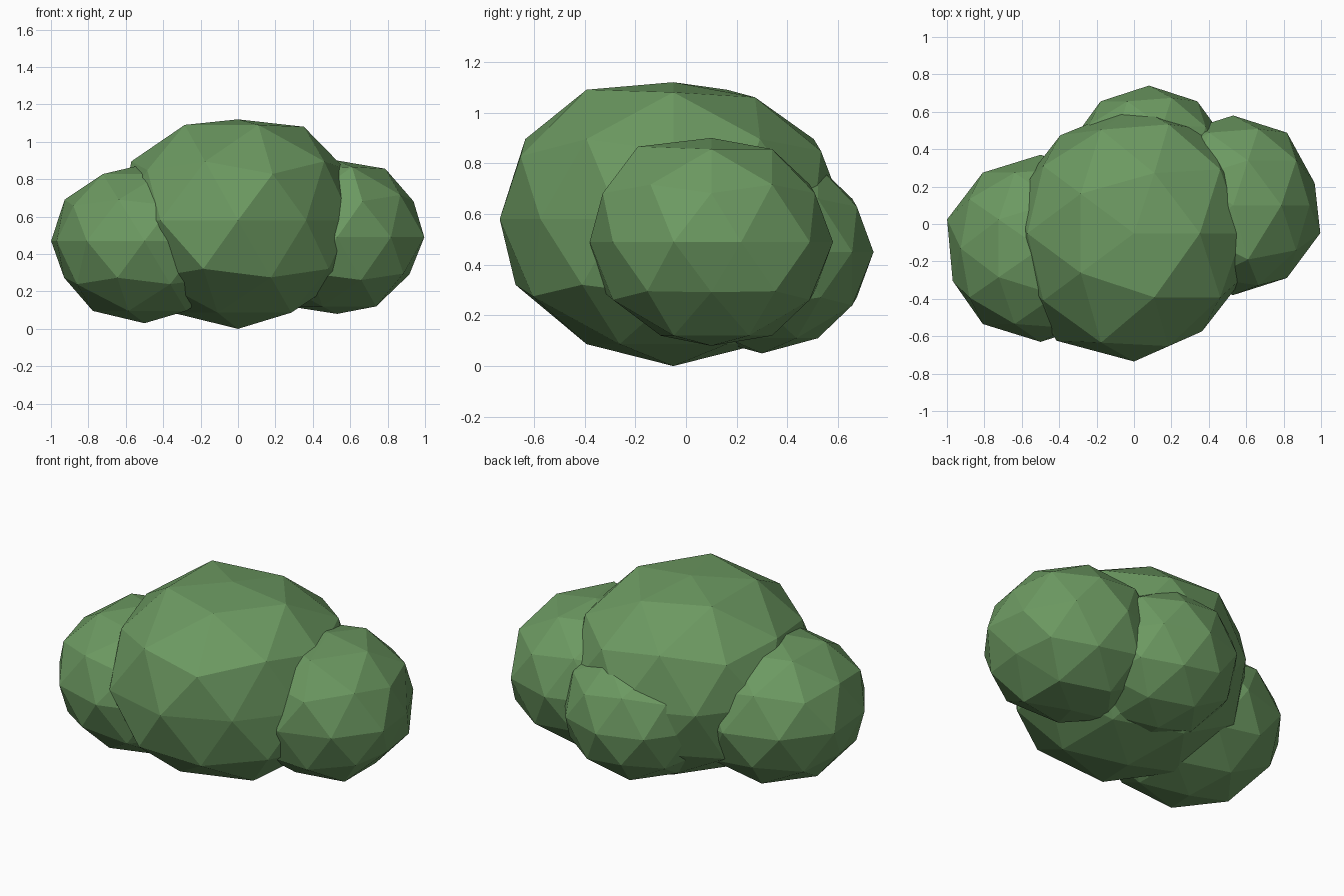
import bpy
import bmesh
from math import cos, sin, radians, sqrt
from mathutils import Vector

cube = bpy.data.objects.get("Cube")
if cube:
    bpy.data.objects.remove(cube, do_unlink=True)

# Single leaf colour
leaf = bpy.data.materials.new("leaf_green")
leaf.use_nodes = True
colour = (0.15, 0.32, 0.12, 1.0)
leaf.diffuse_color = colour
bsdf = leaf.node_tree.nodes["Principled BSDF"]
bsdf.inputs["Base Color"].default_value = colour
bsdf.inputs["Roughness"].default_value = 0.9

# Unit heights of the vertex rows between the equator and the pole
EQUATOR, CORNER, MIDDLE, SHOULDER = 0, 0.447, 0.526, 0.851


def foliage(name, centre, radius, up, down, dents=()):
    """Faceted clump; up and down are (height scale, pole limit) pairs.
    Each dent shifts the vertex nearest to (angle, row) by an offset."""
    bm = bmesh.new()
    bmesh.ops.create_icosphere(bm, subdivisions=2, radius=1)
    shifts = {}
    for angle, row, offset in dents:
        a, r = radians(angle), sqrt(1 - row * row)
        spot = Vector((r * cos(a), r * sin(a), row))
        nearest = min(bm.verts, key=lambda v: (v.co - spot).length)
        shifts[nearest] = Vector(offset)
    for v in bm.verts:
        scale, limit = up if v.co.z > 0 else down
        height = max(-limit, min(limit, v.co.z * scale))
        v.co = Vector((v.co.x * radius[0], v.co.y * radius[1], height))
        v.co += shifts.get(v, Vector())
    mesh = bpy.data.meshes.new(name)
    bm.to_mesh(mesh)
    bm.free()
    mesh.materials.append(leaf)
    obj = bpy.data.objects.new(name, mesh)
    obj.location = centre
    bpy.context.collection.objects.link(obj)


# Large central clump
foliage("main_foliage", (0, -0.05, 0.58), (0.67, 0.685), (0.6, 0.54), (0.58, 0.58), [
    (72, SHOULDER, (0, -0.02, -0.03)),
    (0, SHOULDER, (0, 0, -0.01)),
    (0, CORNER, (-0.02, 0, 0)),
    (-72, CORNER, (0, -0.02, -0.02)),
    (-108, MIDDLE, (0, -0.03, 0)),
    (-108, -CORNER, (0, -0.04, 0)),
    (-18, EQUATOR, (-0.03, 0, 0)),
    (-54, EQUATOR, (-0.03, 0.03, 0)),
    (-126, EQUATOR, (-0.02, -0.02, 0)),
    (126, EQUATOR, (0, -0.03, 0)),
])

# Three smaller clumps around it
foliage("left_foliage", (0.53, 0.10, 0.49), (0.49, 0.48), (0.43, 0.41), (0.435, 0.41), [
    (18, EQUATOR, (-0.03, -0.03, 0)),
    (0, CORNER, (-0.03, 0, 0)),
    (0, -MIDDLE, (-0.03, 0, 0.03)),
    (-72, SHOULDER, (0, -0.05, 0.01)),
    (-72, CORNER, (0, -0.02, 0)),
    (-108, -CORNER, (0, -0.02, 0)),
    (-108, -SHOULDER, (0, 0.04, 0)),
])
foliage("right_foliage", (-0.50, -0.13, 0.47), (0.525, 0.50), (0.42, 0.41), (0.44, 0.44), [
    (180, -CORNER, (0.04, 0, 0)),
    (180, MIDDLE, (0.02, 0, 0)),
    (198, EQUATOR, (0.03, -0.02, 0)),
])
foliage("back_foliage", (0.08, 0.30, 0.45), (0.44, 0.44), (0.4, 0.39), (0.4, 0.4))
